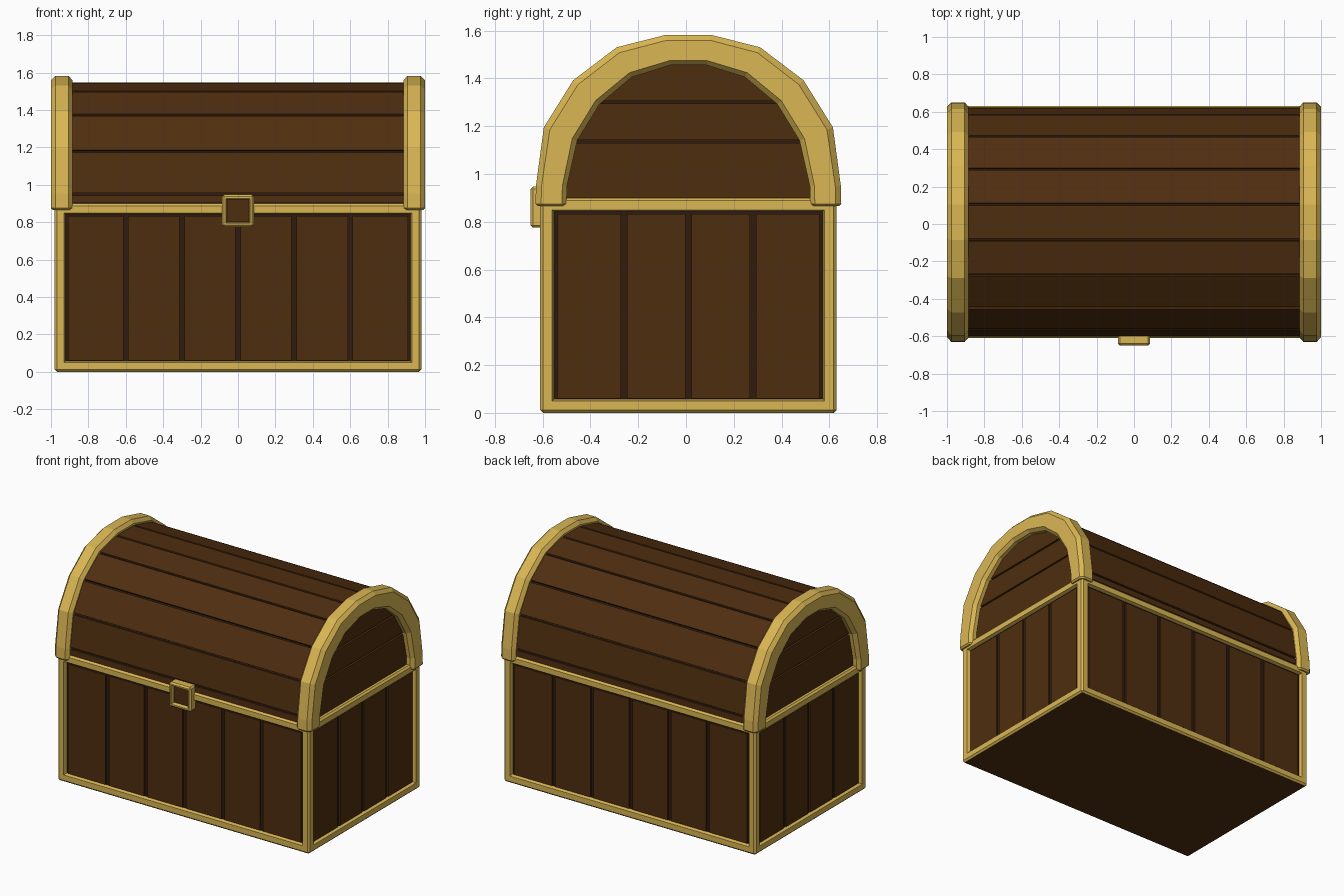
import bpy, bmesh, math
from mathutils import Vector

if "Cube" in bpy.data.objects:
    bpy.data.objects.remove(bpy.data.objects["Cube"], do_unlink=True)

CY = 0.01          # the chest body sits slightly behind the lock


def material(name, rgb):
    m = bpy.data.materials.new(name)
    m.use_nodes = True
    m.diffuse_color = (*rgb, 1)
    b = m.node_tree.nodes["Principled BSDF"]
    b.inputs["Base Color"].default_value = (*rgb, 1)
    b.inputs["Roughness"].default_value = 0.8
    return m


GOLD = material("gold trim", (0.70, 0.47, 0.088))
WOOD = material("brown wood", (0.078, 0.027, 0.005))
DARK = material("dark groove", (0.028, 0.011, 0.004))


def finish(bm, name, *mats):
    bmesh.ops.recalc_face_normals(bm, faces=bm.faces[:])
    me = bpy.data.meshes.new(name)
    bm.to_mesh(me)
    bm.free()
    for m in mats:
        me.materials.append(m)
    ob = bpy.data.objects.new(name, me)
    ob.location.y = CY
    bpy.context.collection.objects.link(ob)
    return ob


def add_box(bm, lo, hi):
    v = bmesh.ops.create_cube(bm, size=1)["verts"]
    lo, hi = Vector(lo), Vector(hi)
    for p in v:
        p.co = Vector([(lo[i] + hi[i]) / 2 + p.co[i] * (hi[i] - lo[i]) for i in range(3)])
    return v


def add_prism(bm, profile, x0, x1):
    """Extrude a closed (y, z) profile along x."""
    a = [bm.verts.new((x0, y, z)) for y, z in profile]
    b = [bm.verts.new((x1, y, z)) for y, z in profile]
    bm.faces.new(a)
    bm.faces.new(b[::-1])
    for i in range(len(a)):
        j = (i + 1) % len(a)
        bm.faces.new((a[i], a[j], b[j], b[i]))


def mirrored(half):
    """Half profile from the +y side up to the crown, completed on the -y side."""
    return half + [(-y, z) for y, z in reversed(half)]


def framed_box(name, lo, hi, bevel, border, lip, depth, picks, *mats):
    """Bevelled box whose picked sides become frames round a sunken panel."""
    bm = bmesh.new()
    add_box(bm, lo, hi)
    bmesh.ops.bevel(bm, geom=bm.edges[:], offset=bevel, segments=1, affect='EDGES')
    bm.normal_update()
    sides = [f for f in bm.faces if any(f.normal.dot(Vector(p)) > 0.99 for p in picks)]
    bmesh.ops.inset_individual(bm, faces=sides, thickness=border - bevel, depth=0)
    bmesh.ops.inset_individual(bm, faces=sides, thickness=lip, depth=-depth)
    for f in sides:
        f.material_index = 1
    for f in bm.faces:
        if f.normal.z < -0.99 and f.calc_area() > 1:
            f.material_index = 2
    return finish(bm, name, *mats)


# Body: gold frame round four sunken sides, wooden underside
framed_box("body_frame", (-0.98, -0.62, 0), (0.98, 0.62, 0.9), 0.012, 0.066, 0.01, 0.024,
           [(1, 0, 0), (-1, 0, 0), (0, 1, 0), (0, -1, 0)], GOLD, DARK, WOOD)

# Upright planks in the sunken sides
GAP = 0.026


def planks(edges):
    for i, (a, b) in enumerate(zip(edges, edges[1:])):
        yield (a + (GAP / 2 if i else 0), b - (GAP / 2 if i < len(edges) - 2 else 0))


for s, front_or_back, end in ((-1, "front", "right"), (1, "back", "left")):
    bm = bmesh.new()
    for a, b in planks([-0.908, -0.6, -0.3, 0, 0.3, 0.6, 0.908]):
        y0, y1 = sorted((s * 0.59, s * 0.606))
        add_box(bm, (a, y0, 0.061), (b, y1, 0.832))
    finish(bm, front_or_back + "_planks", WOOD)
    bm = bmesh.new()
    for a, b in planks([-0.548, -0.27, 0, 0.27, 0.548]):
        x0, x1 = sorted((s * 0.95, s * 0.966))
        add_box(bm, (x0, a, 0.061), (x1, b, 0.832))
    finish(bm, end + "_planks", WOOD)

# Lid: dark core with one plank on each facet
lid = mirrored([(0.612, 0.895), (0.61, 0.95), (0.575, 1.18), (0.46, 1.375), (0.285, 1.5), (0.095, 1.547)])
bm = bmesh.new()
add_prism(bm, [(y * 0.98, 0.89 + (z - 0.89) * 0.98) for y, z in lid], -0.935, 0.935)
finish(bm, "lid_core", DARK)

bm = bmesh.new()
for a, b in zip(lid, lid[1:]):
    a, b = Vector(a), Vector(b)
    d = (b - a).normalized()
    inward = Vector((-d.y, d.x)) * 0.02
    a, b = a + d * 0.007, b - d * 0.007
    add_prism(bm, [tuple(p) for p in (a, b, b + inward, a + inward)], -0.9, 0.9)
finish(bm, "lid_planks", WOOD)

# Level planks closing the lid ends
end_slices = [[(0.57, 0.885), (0.525, 1.129)],
              [(0.52, 1.141), (0.43, 1.294)],
              [(0.425, 1.306), (0.27, 1.45), (0.1, 1.51)]]
for s, side in ((-1, "right"), (1, "left")):
    bm = bmesh.new()
    for half in end_slices:
        add_prism(bm, mirrored(half), s * 0.92, s * 0.95)
    finish(bm, side + "_lid_end", WOOD)

# Gold arches: chamfered section swept along the lid outline
outer = mirrored([(0.64, 0.865), (0.638, 0.95), (0.605, 1.195), (0.482, 1.392), (0.3, 1.53), (0.095, 1.582)])
inner = mirrored([(0.51, 0.865), (0.508, 0.95), (0.465, 1.14), (0.372, 1.292), (0.237, 1.405), (0.077, 1.455)])
# (x, fraction of the way from inner to outer outline)
section = [(0.885, 0.0), (0.885, 0.82), (0.905, 1.0), (0.977, 1.0),
           (1.0, 0.82), (1.0, 0.15), (0.977, 0.0)]
for s, side in ((-1, "right"), (1, "left")):
    bm = bmesh.new()
    rings = []
    for o, i in zip(outer, inner):
        o, i = Vector(o), Vector(i)
        rings.append([bm.verts.new((s * x, *i.lerp(o, t))) for x, t in section])
    n = len(section)
    for r, q in zip(rings, rings[1:]):
        for k in range(n):
            bm.faces.new((r[k], r[(k + 1) % n], q[(k + 1) % n], q[k]))
    feet = [bm.faces.new(rings[0]), bm.faces.new(rings[-1])]
    # small chamfer on the feet
    rim = [e for f in feet for e in f.edges]
    bmesh.ops.bevel(bm, geom=rim, offset=0.01, segments=1, affect='EDGES')
    finish(bm, side + "_lid_arch", GOLD)

# Lock: gold square frame with a sunken wooden plate
framed_box("lock", (-0.085, -0.66, 0.775), (0.085, -0.59, 0.947), 0.01, 0.024, 0.008, 0.025,
           [(0, -1, 0)], GOLD, WOOD)
